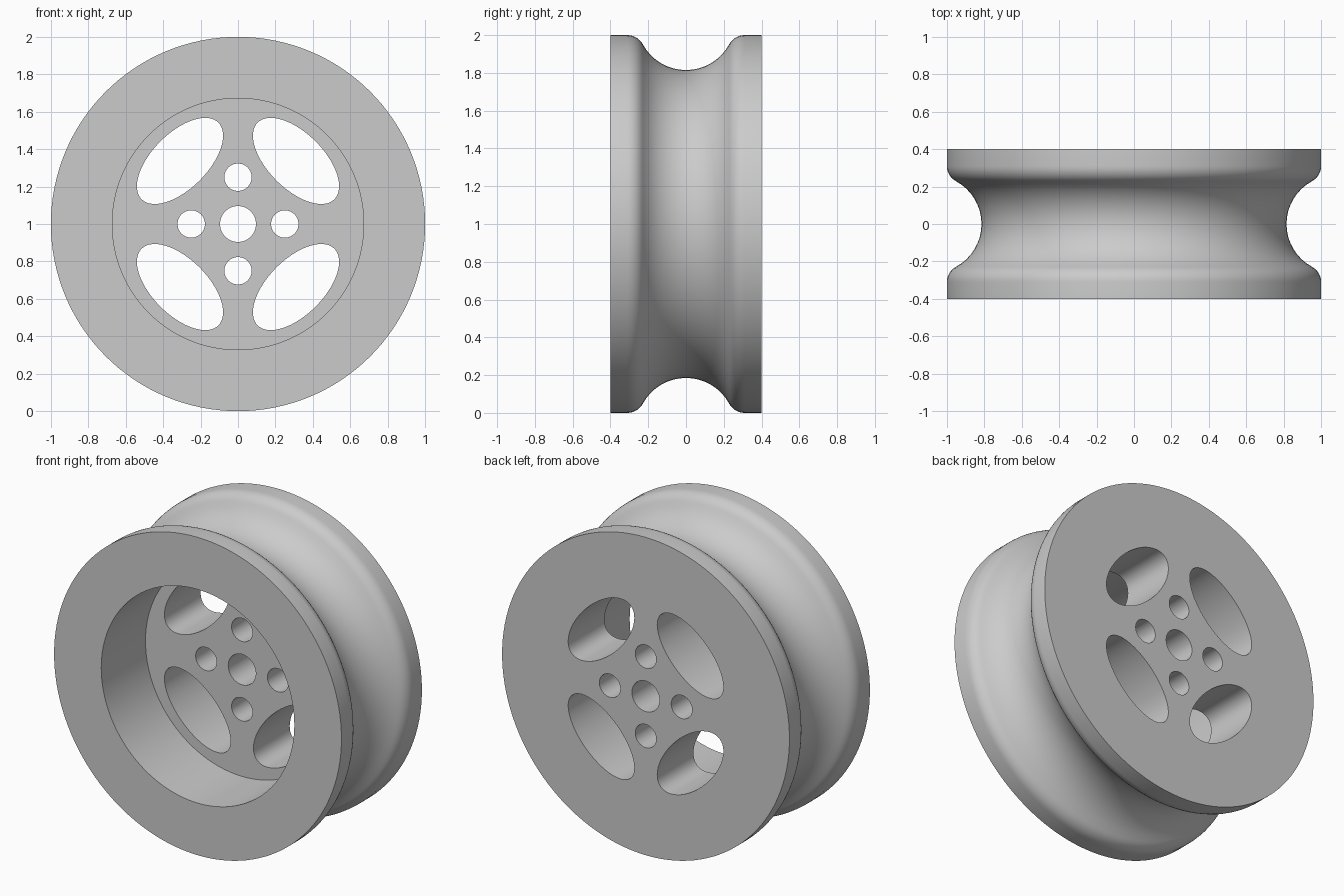
import bpy, bmesh
from math import sin, cos, pi, sqrt, atan2, radians

cube = bpy.data.objects.get("Cube")
if cube:
    bpy.data.objects.remove(cube, do_unlink=True)

SEGMENTS = 128
HALF_WIDTH = 0.4
RECESS_FLOOR = 0.04

grey = bpy.data.materials.new("plain grey")
grey.use_nodes = True
grey.diffuse_color = (0.6, 0.6, 0.6, 1)
grey.node_tree.nodes["Principled BSDF"].inputs["Base Color"].default_value = (0.6, 0.6, 0.6, 1)


def new_object(name, bm):
    bmesh.ops.recalc_face_normals(bm, faces=bm.faces)
    mesh = bpy.data.meshes.new(name)
    bm.to_mesh(mesh)
    bm.free()
    mesh.materials.append(grey)
    obj = bpy.data.objects.new(name, mesh)
    bpy.context.collection.objects.link(obj)
    return obj


def loft(bm, rings):
    """Skin a list of vertex rings and cap both ends."""
    loops = [[bm.verts.new(p) for p in ring] for ring in rings]
    for a, b in zip(loops, loops[1:]):
        for i in range(len(a)):
            j = (i + 1) % len(a)
            bm.faces.new((a[i], a[j], b[j], b[i]))
    bm.faces.new(loops[0])
    bm.faces.new(loops[-1])


def ellipse(x, y, z, a, b, turn=0, n=SEGMENTS):
    """Ellipse in a plane facing the front."""
    points = []
    for i in range(n):
        t = 2 * pi * i / n
        u, v = a * cos(t), b * sin(t)
        points.append((x + u * cos(turn) - v * sin(turn), y,
                       z + u * sin(turn) + v * cos(turn)))
    return points


def groove_profile():
    """Rim, rounded lip and round groove as (y, radius) pairs."""
    depth, groove_r, lip_y = 0.815, 0.26, 0.31
    centre = depth + groove_r
    k = centre - 1
    lip_r = (lip_y ** 2 + k ** 2 - groove_r ** 2) / (2 * (groove_r - k))
    angle = atan2(lip_y, k + lip_r)
    half = [(groove_r * sin(angle * i / 8), centre - groove_r * cos(angle * i / 8))
            for i in range(9)]
    half += [(lip_y - lip_r * sin(angle * i / 6), 1 - lip_r + lip_r * cos(angle * i / 6))
             for i in range(5, -1, -1)]
    half.append((HALF_WIDTH, 1))
    return [(-y, r) for y, r in reversed(half[1:])] + half


# Wheel body with the grooved rim
bm = bmesh.new()
loft(bm, [ellipse(0, y, 1, r, r) for y, r in groove_profile()])
wheel = new_object("grooved_wheel", bm)

# Front recess cutter
bm = bmesh.new()
loft(bm, [ellipse(0, y, 1, 0.672, 0.672) for y in (-0.6, RECESS_FLOOR)])
recess = new_object("recess_cutter", bm)

# Axle hole, bolt holes and oval window cutters
bm = bmesh.new()
holes = [(0, 0, 0.096, 0.096, 0)]
holes += [(0.25 * cos(i * pi / 2), 0.25 * sin(i * pi / 2), 0.073, 0.073, 0) for i in range(4)]
holes += [(sx * 0.31, sz * 0.337, 0.29, 0.148, -sx * sz * pi / 4)
          for sx in (-1, 1) for sz in (-1, 1)]
for x, z, a, b, turn in holes:
    loft(bm, [ellipse(x, y, 1 + z, a, b, turn, 64) for y in (-0.1, 0.6)])
windows = new_object("hole_cutter", bm)

# Cut the wheel
bpy.ops.object.select_all(action='DESELECT')
bpy.context.view_layer.objects.active = wheel
wheel.select_set(True)
for cutter in (recess, windows):
    cutter.hide_render = True
    mod = wheel.modifiers.new(cutter.name, 'BOOLEAN')
    mod.operation = 'DIFFERENCE'
    mod.solver = 'EXACT'
    mod.object = cutter
    bpy.ops.object.modifier_apply(modifier=mod.name)
    bpy.data.objects.remove(cutter, do_unlink=True)

bpy.ops.object.shade_smooth_by_angle(angle=radians(30))
